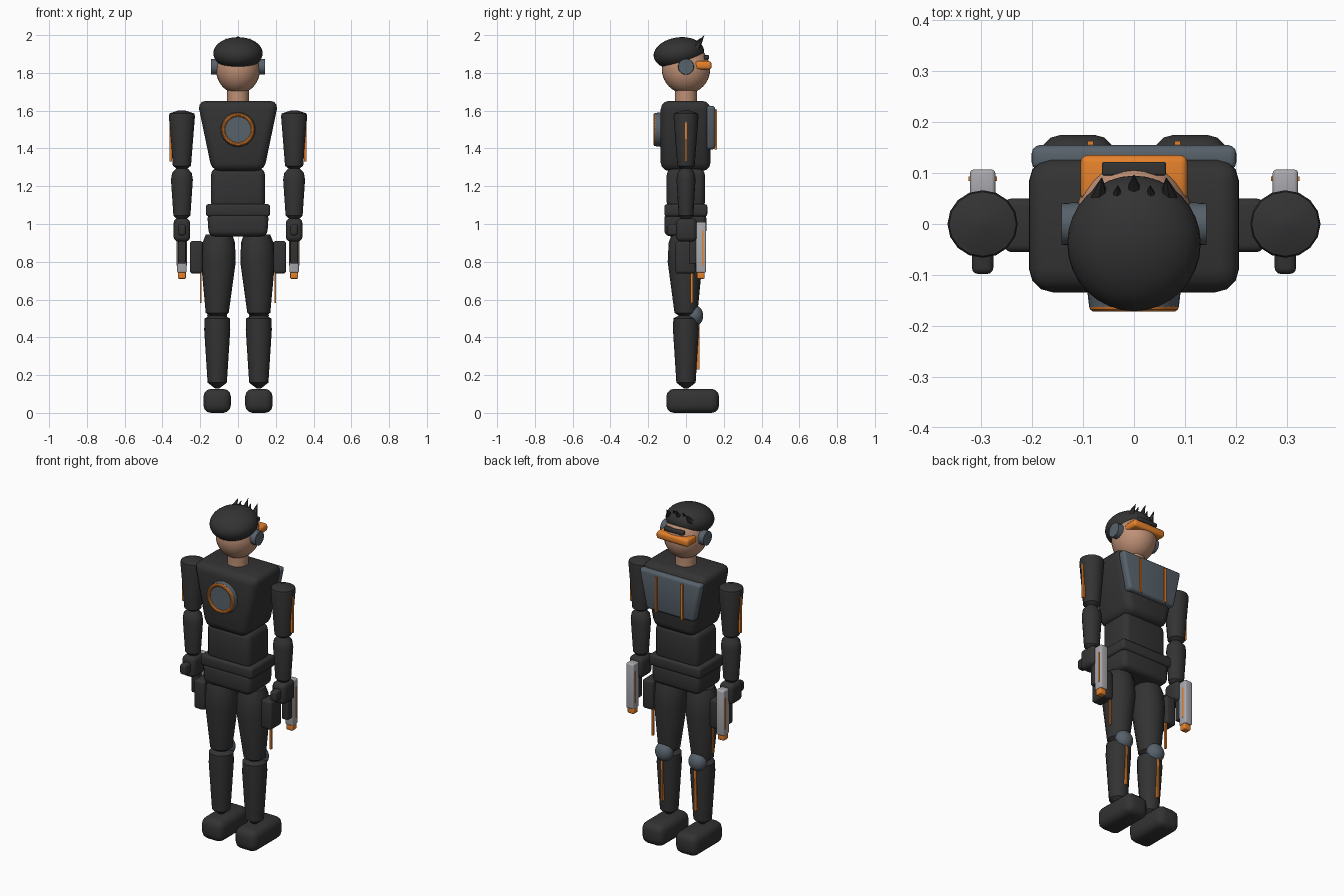
import bpy, bmesh, math
from mathutils import Matrix, Vector

if "Cube" in bpy.data.objects:
    bpy.data.objects.remove(bpy.data.objects["Cube"])


def mat(name, rgb):
    m = bpy.data.materials.new(name)
    m.diffuse_color = (*rgb, 1)
    m.use_nodes = True
    m.node_tree.nodes["Principled BSDF"].inputs["Base Color"].default_value = m.diffuse_color
    return m


DARK = mat("dark suit", (0.033, 0.033, 0.033))
GREY = mat("slate armour", (0.095, 0.12, 0.145))
SKIN = mat("skin", (0.52, 0.28, 0.18))
ORANGE = mat("orange trim", (0.78, 0.22, 0.025))
STEEL = mat("light steel", (0.40, 0.40, 0.43))


def finish(bm, name, material):
    bmesh.ops.recalc_face_normals(bm, faces=bm.faces)
    me = bpy.data.meshes.new(name)
    bm.to_mesh(me)
    bm.free()
    me.materials.append(material)
    ob = bpy.data.objects.new(name, me)
    bpy.context.collection.objects.link(ob)
    return ob


def box(name, x, y, z, material, bevel=0.0, taper=1.0):
    """Box from (min, max) ranges; taper scales the bottom width."""
    bm = bmesh.new()
    bmesh.ops.create_cube(bm, size=1)
    cx = sum(x) / 2
    for v in bm.verts:
        k = taper if v.co.z < 0 else 1
        v.co = (cx + v.co.x * (x[1] - x[0]) * k,
                sum(y) / 2 + v.co.y * (y[1] - y[0]),
                sum(z) / 2 + v.co.z * (z[1] - z[0]))
    if bevel:
        bmesh.ops.bevel(bm, geom=bm.edges[:], offset=bevel, segments=3,
                        profile=0.5, affect='EDGES')
    return finish(bm, name, material)


def ball(name, loc, radii, material, tilt=0.0):
    bm = bmesh.new()
    bmesh.ops.create_uvsphere(bm, u_segments=32, v_segments=20, radius=1)
    m = Matrix.Translation(loc) @ Matrix.Rotation(tilt, 4, 'X') @ Matrix.Diagonal((*radii, 1))
    bmesh.ops.transform(bm, matrix=m, verts=bm.verts)
    return finish(bm, name, material)


def cone(name, a, b, r1, r2, material, sides=32):
    a, b = Vector(a), Vector(b)
    d = b - a
    bm = bmesh.new()
    bmesh.ops.create_cone(bm, cap_ends=True, segments=sides, radius1=r1,
                          radius2=r2, depth=d.length)
    m = Matrix.Translation((a + b) / 2) @ d.to_track_quat('Z', 'Y').to_matrix().to_4x4()
    bmesh.ops.transform(bm, matrix=m, verts=bm.verts)
    return finish(bm, name, material)


def limb(name, rings, material, flat=1.0, sides=16):
    """Loft of rings (x, y, z, radius); flat scales the depth."""
    bm = bmesh.new()
    loops = [[bm.verts.new((x + r * math.cos(i * math.tau / sides),
                            y + flat * r * math.sin(i * math.tau / sides), z))
              for i in range(sides)] for x, y, z, r in rings]
    for p, q in zip(loops, loops[1:]):
        for i in range(sides):
            j = (i + 1) % sides
            bm.faces.new((p[i], p[j], q[j], q[i]))
    bm.faces.new(loops[0])
    bm.faces.new(loops[-1])
    return finish(bm, name, material)


# Head, hair and headset
ball("head", (0, 0, 1.82), (0.117, 0.128, 0.13), SKIN)
cone("neck", (0, 0, 1.60), (0, 0, 1.74), 0.058, 0.058, SKIN)
ball("hair", (0, -0.038, 1.904), (0.131, 0.134, 0.084), DARK, math.radians(8))
for i, (x, y) in enumerate([(-0.07, 0.04), (-0.035, 0.025), (0, 0.045), (0.035, 0.025), (0.07, 0.04)]):
    tip = (x * 0.9, y + 0.052, 2.0 if i == 2 else 1.985)
    cone(f"hair_spike_{i}", (x, y, 1.915), tip, 0.026, 0.0, DARK, 6)
box("visor", (-0.105, 0.105), (0.045, 0.135), (1.818, 1.862), ORANGE, 0.014)
box("brow_bar", (-0.063, 0.063), (0.095, 0.122), (1.872, 1.894), DARK, 0.005)

# Torso, waist and hips
box("chest", (-0.215, 0.215), (-0.134, 0.13), (1.28, 1.652), DARK, 0.045, 0.64)
box("waist", (-0.143, 0.143), (-0.102, 0.10), (1.08, 1.295), DARK, 0.035)
box("belt", (-0.17, 0.17), (-0.115, 0.113), (1.04, 1.105), DARK, 0.014)
box("pelvis", (-0.163, 0.163), (-0.115, 0.108), (0.935, 1.06), DARK, 0.03, 0.95)

# Round chest emblem plate with ring
cone("chest_disc", (0, -0.12, 1.5), (0, -0.163, 1.5), 0.093, 0.088, GREY)
bpy.ops.mesh.primitive_torus_add(location=(0, -0.162, 1.5), rotation=(math.pi / 2, 0, 0),
                                 major_segments=48, minor_segments=10,
                                 major_radius=0.078, minor_radius=0.010)
ring = bpy.context.object
ring.name = "chest_ring"
ring.data.materials.append(ORANGE)

# Armour plate on the other side of the torso
box("torso_plate", (-0.204, 0.204), (0.105, 0.155), (1.395, 1.625), GREY, 0.016, 0.76)

for s, side in ((-1, "left"), (1, "right")):
    def span(a, b):
        return tuple(sorted((s * a, s * b)))

    cone(f"{side}_earpiece", (s * 0.09, 0, 1.833), (s * 0.142, 0, 1.833), 0.043, 0.041, GREY, 24)
    box(f"{side}_plate_strip", span(0.079, 0.091), (0.15, 0.163), (1.395, 1.605), ORANGE)

    # Arm
    ax = s * 0.297
    limb(f"{side}_upper_arm", [(ax, 0, 1.288, 0.02), (ax, 0, 1.308, 0.048), (ax, 0, 1.57, 0.069),
                               (ax, 0, 1.585, 0.066), (ax, 0, 1.602, 0.015)], DARK, 0.96)
    limb(f"{side}_forearm", [(ax, 0, 1.025, 0.025), (ax, 0, 1.045, 0.045), (ax, 0, 1.235, 0.058),
                             (ax, 0, 1.27, 0.052), (ax, 0, 1.295, 0.03)], DARK, 0.87)
    box(f"{side}_arm_strip", span(0.350, 0.363), (-0.006, 0.006), (1.33, 1.55), ORANGE)
    box(f"{side}_hand", span(0.253, 0.341), (-0.052, 0.058), (0.907, 1.03), DARK, 0.025)

    # Sidearm pointing down
    box(f"{side}_grip", span(0.276, 0.318), (-0.098, 0.06), (0.94, 1.0), DARK, 0.012)
    box(f"{side}_gun_frame", span(0.276, 0.318), (0.015, 0.065), (0.79, 1.0), DARK, 0.006)
    box(f"{side}_gun_slide", span(0.272, 0.322), (0.052, 0.107), (0.742, 1.01), STEEL, 0.008)
    box(f"{side}_gun_strip", span(0.269, 0.325), (0.084, 0.093), (0.78, 0.965), ORANGE)
    box(f"{side}_muzzle", span(0.276, 0.318), (0.057, 0.098), (0.71, 0.75), ORANGE, 0.006)

    # Leg
    lx = s * 0.11
    limb(f"{side}_thigh", [(lx, 0, 0.508, 0.03), (lx, 0, 0.53, 0.061), (s * 0.104, -0.005, 0.80, 0.092),
                           (s * 0.102, -0.006, 0.90, 0.086), (s * 0.10, -0.006, 0.945, 0.07)], DARK)
    limb(f"{side}_shin", [(lx, 0, 0.13, 0.012), (lx, 0, 0.16, 0.051), (lx, 0, 0.44, 0.069),
                          (lx, 0, 0.50, 0.067), (lx, 0, 0.52, 0.03)], DARK)
    ball(f"{side}_knee_pad", (lx, 0.047, 0.515), (0.053, 0.044, 0.054), GREY)
    box(f"{side}_shin_strip", span(0.104, 0.116), (0.055, 0.071), (0.23, 0.47), ORANGE)
    box(f"{side}_thigh_strip", span(0.192, 0.201), (0.024, 0.036), (0.583, 0.85), ORANGE)
    box(f"{side}_pouch", span(0.187, 0.255), (-0.055, 0.05), (0.738, 0.91), DARK, 0.014)
    box(f"{side}_boot", span(0.038, 0.183), (-0.104, 0.175), (0.0, 0.127), DARK, 0.04)

# Smooth shading with sharp edges kept
bpy.ops.object.select_all(action='SELECT')
bpy.context.view_layer.objects.active = ring
bpy.ops.object.shade_smooth_by_angle(angle=math.radians(35))
